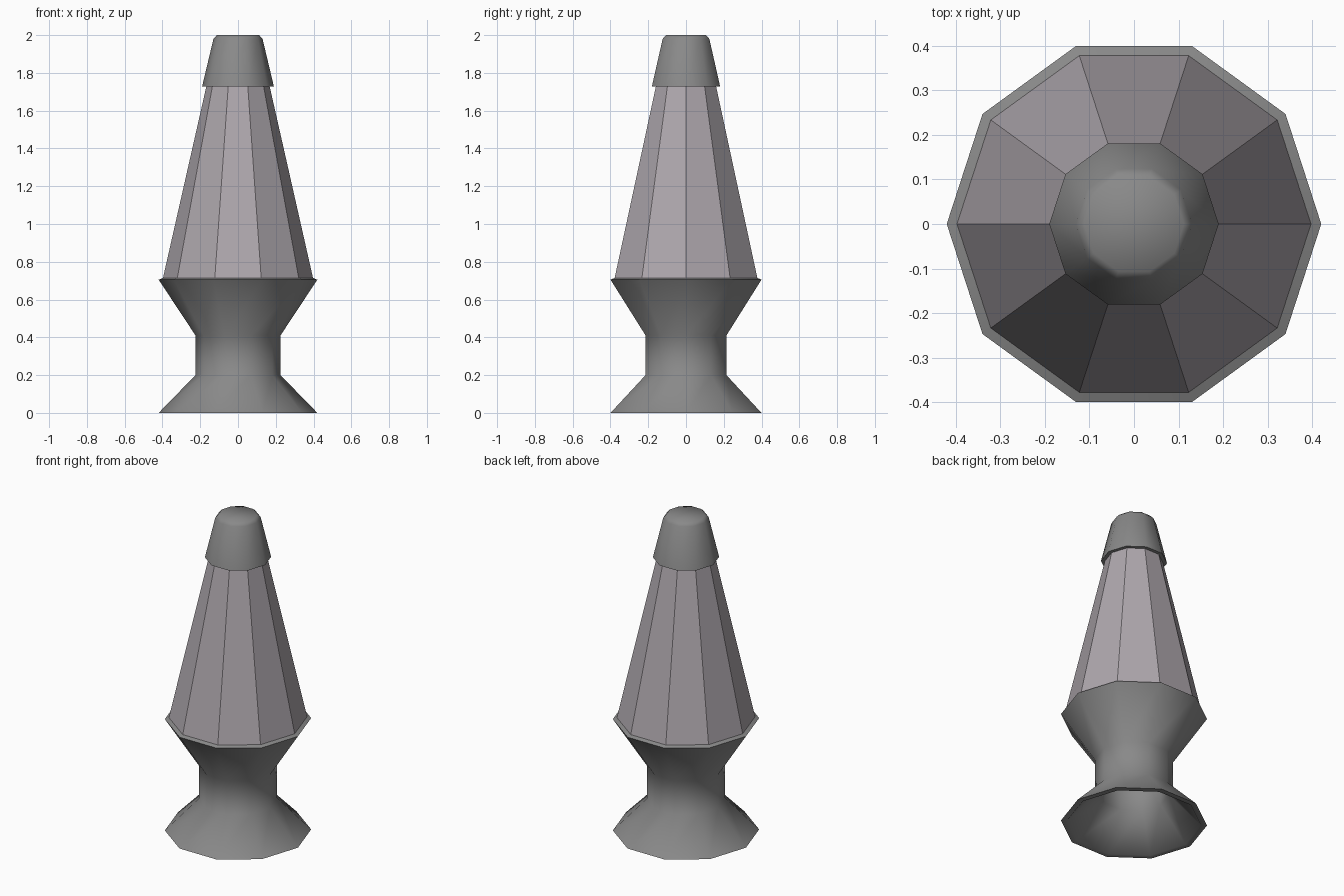
import bpy, bmesh, math

if "Cube" in bpy.data.objects:
    bpy.data.objects.remove(bpy.data.objects["Cube"])

SIDES = 10


def material(name, rgb):
    m = bpy.data.materials.new(name)
    m.diffuse_color = (*rgb, 1)
    m.use_nodes = True
    m.node_tree.nodes["Principled BSDF"].inputs["Base Color"].default_value = m.diffuse_color
    return m


def lathe(name, profile, mat, closed=False, smooth=True):
    """Spin (radius, z) points into a ten-sided part; open ends get flat caps."""
    bm = bmesh.new()
    rings = []
    for r, z in profile:
        rings.append([bm.verts.new((r * math.cos(2 * math.pi * i / SIDES),
                                    r * math.sin(2 * math.pi * i / SIDES), z))
                      for i in range(SIDES)])
    pairs = list(zip(rings, rings[1:]))
    if closed:
        pairs.append((rings[-1], rings[0]))
    else:
        bm.faces.new(rings[0][::-1])
        bm.faces.new(rings[-1])
    for a, b in pairs:
        for i in range(SIDES):
            j = (i + 1) % SIDES
            bm.faces.new((a[i], a[j], b[j], b[i]))
    bmesh.ops.recalc_face_normals(bm, faces=bm.faces[:])
    me = bpy.data.meshes.new(name)
    bm.to_mesh(me)
    bm.free()
    me.materials.append(mat)
    ob = bpy.data.objects.new(name, me)
    bpy.context.collection.objects.link(ob)
    if smooth:
        bpy.ops.object.select_all(action='DESELECT')
        ob.select_set(True)
        bpy.context.view_layer.objects.active = ob
        bpy.ops.object.shade_smooth_by_angle(angle=math.radians(50))
    return ob


metal = material("grey metal", (0.25, 0.25, 0.25))
glass = material("pale mauve glass", (0.42, 0.385, 0.415))

# Hollow hourglass stand: outer wall up, inner wall back down
lathe("stand", [(0.42, 0), (0.225, 0.20), (0.225, 0.41), (0.42, 0.705),
                (0.39, 0.718), (0.20, 0.42), (0.20, 0.195), (0.385, 0)],
      metal, closed=True)

# Faceted tapering bottle
lathe("bottle", [(0.397, 0.715), (0.165, 1.74)], glass, smooth=False)

# Bevelled cap with an overhanging lower lip
lathe("cap", [(0.16, 1.74), (0.165, 1.728), (0.19, 1.728),
              (0.13, 1.98), (0.112, 2.0)], metal)
